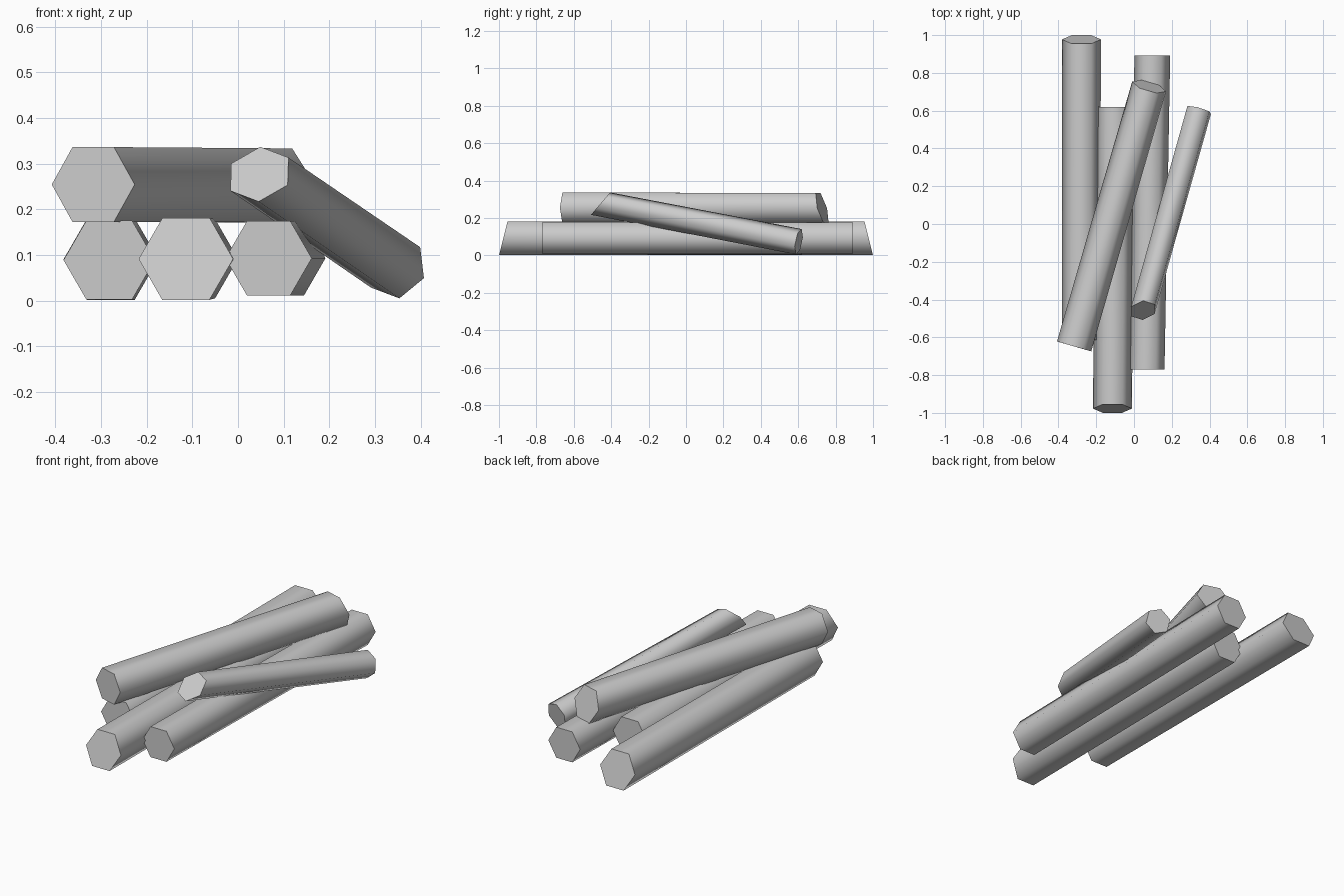
import bpy, bmesh, math
from mathutils import Vector

cube = bpy.data.objects.get("Cube")
if cube:
    bpy.data.objects.remove(cube)

GREY = (0.6, 0.6, 0.6, 1)
wood = bpy.data.materials.new("grey_wood")
wood.use_nodes = True
wood.diffuse_color = GREY
wood.node_tree.nodes["Principled BSDF"].inputs["Base Color"].default_value = GREY


def log(name, front, back, r_front, r_back, roll=0, cut_front=None, cut_back=None):
    """Tapered six-sided log; each end is sawn square or along its cut normal."""
    front, back = Vector(front), Vector(back)
    axis = (back - front).normalized()
    side = axis.cross(Vector((0, 0, 1))).normalized()
    up = side.cross(axis)
    bm = bmesh.new()

    def ring(centre, radius, cut):
        normal = Vector(cut) if cut else axis
        verts = []
        for i in range(6):
            a = math.radians(roll + 60 * i)
            offset = radius * (math.cos(a) * side + math.sin(a) * up)
            # slide along the axis onto the saw plane
            offset -= axis * (offset.dot(normal) / axis.dot(normal))
            verts.append(bm.verts.new(centre + offset))
        return verts

    a, b = ring(front, r_front, cut_front), ring(back, r_back, cut_back)
    caps = [bm.faces.new(a), bm.faces.new(b[::-1])]
    for i in range(6):
        j = (i + 1) % 6
        bm.faces.new((a[i], b[i], b[j], a[j])).smooth = True
    # keep the sawn ends crisp while the bark is smooth
    for cap in caps:
        for edge in cap.edges:
            edge.smooth = False
    bmesh.ops.recalc_face_normals(bm, faces=bm.faces)
    mesh = bpy.data.meshes.new(name)
    bm.to_mesh(mesh)
    bm.free()
    mesh.materials.append(wood)
    obj = bpy.data.objects.new(name, mesh)
    bpy.context.collection.objects.link(obj)


# Bottom row
log("right_log", (-0.282, -0.615, 0.089), (-0.278, 0.977, 0.0915), 0.1, 0.1035,
    cut_back=(0, 1, 0.25))
log("middle_log", (-0.114, -0.977, 0.0915), (-0.1, 0.62, 0.092), 0.1035, 0.1,
    cut_front=(0, -1, 0.25))
log("left_log", (0.067, -0.77, 0.093), (0.097, 0.893, 0.093), 0.0945, 0.0945,
    cut_front=(0, 1, 0), cut_back=(0, 1, 0))

# Log lying across the row
log("top_log", (-0.317, -0.648, 0.2545), (0.08, 0.728, 0.2525), 0.0945, 0.0935,
    cut_back=(0.28, 0.96, 0.28))

# Thin log leaning against the pile
log("leaning_log", (0.047, -0.457, 0.277), (0.345, 0.603, 0.073), 0.069, 0.07,
    roll=40, cut_front=(0, -1, 0.85))
